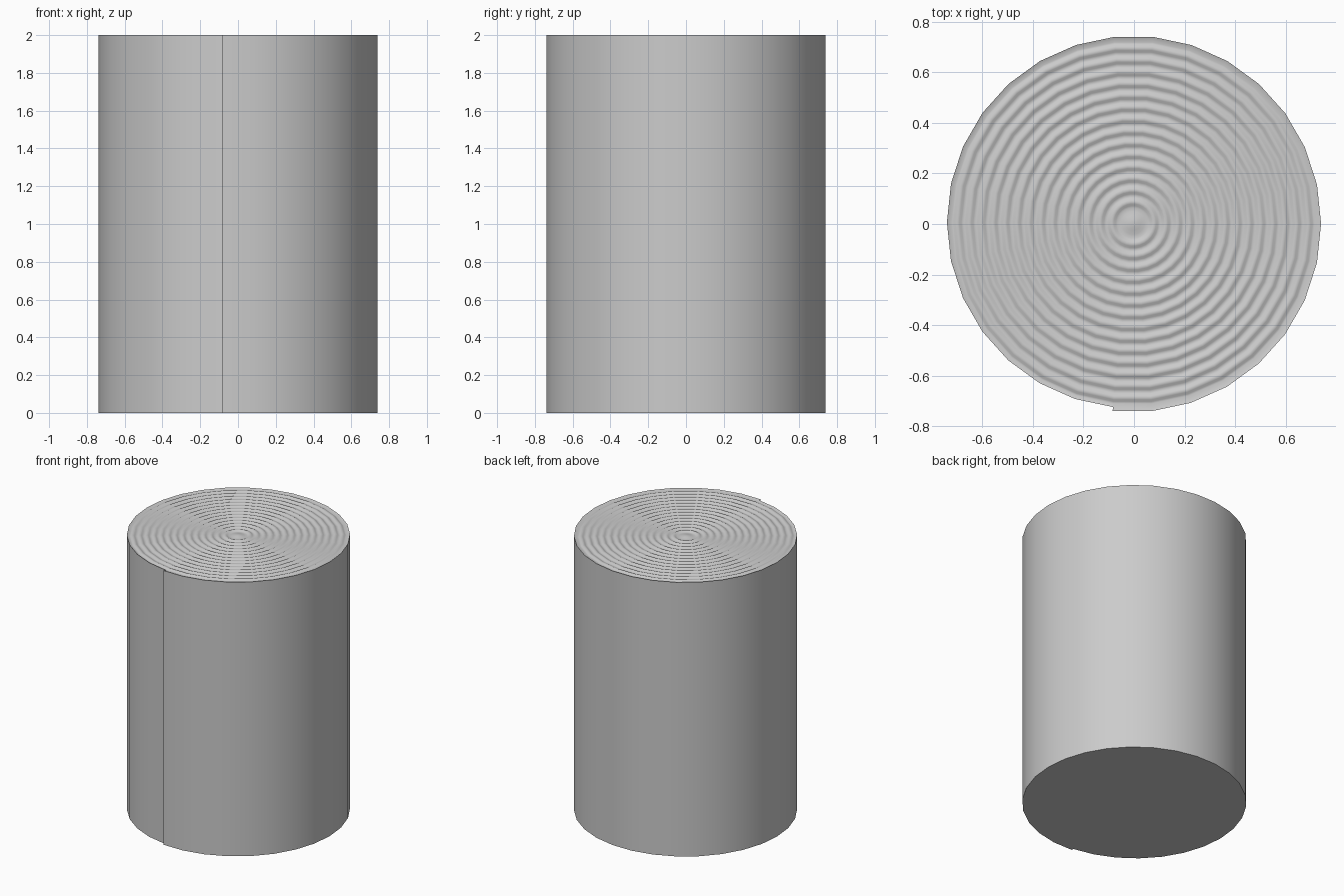
import bpy, bmesh, math

if "Cube" in bpy.data.objects:
    bpy.data.objects.remove(bpy.data.objects["Cube"])

SEG = 30                 # sides per turn
R0, STEP = 0.748, 0.016  # outer radius at the sheet's end, and sheet step
TOP = 2.0
CX, CY = -0.004, 0.004   # spiral centre
START = math.radians(263.8)
CORE, PITCH, TURNS = 0.06, 0.047, 14
DEPTH = 0.009


def angle(i):
    return START + math.tau * i / SEG


def point(bm, r, i, z):
    return bm.verts.new((CX + r * math.cos(angle(i)), CY + r * math.sin(angle(i)), z))


# Ring profile: rounded ridges separated by shallow grooves
profile = [(CORE * k / 4, TOP - DEPTH * (1 - math.cos(math.pi * k / 4)) / 2) for k in range(1, 5)]
for t in range(TURNS):
    for k in range(1, 7):
        profile.append((CORE + PITCH * (t + k / 6),
                        TOP - DEPTH * (1 + math.cos(math.tau * k / 6)) / 2))

bm = bmesh.new()

# Rippled top
rings = [[point(bm, r, i, z) for i in range(SEG)] for r, z in profile]
centre = bm.verts.new((CX, CY, TOP))
for i in range(SEG):
    j = (i + 1) % SEG
    bm.faces.new((centre, rings[0][i], rings[0][j]))
    for a, b in zip(rings, rings[1:]):
        bm.faces.new((a[i], b[i], b[j], a[j]))

# Outer sheet: radius shrinks over one turn, leaving a step at the seam
radius = [R0 - STEP * i / SEG for i in range(SEG + 1)]
rim = [point(bm, radius[i], i, TOP) for i in range(SEG + 1)]
foot = [point(bm, radius[i], i, 0) for i in range(SEG + 1)]
last = rings[-1]
for i in range(SEG):
    bm.faces.new((last[i], rim[i], rim[i + 1], last[(i + 1) % SEG]))
    bm.faces.new((rim[i], foot[i], foot[i + 1], rim[i + 1]))
bm.faces.new((last[0], rim[SEG], rim[0]))
bm.faces.new((rim[SEG], foot[SEG], foot[0], rim[0]))

# Flat base
bm.faces.new(foot[::-1])
bmesh.ops.recalc_face_normals(bm, faces=bm.faces[:])

mesh = bpy.data.meshes.new("rolled_sheet")
bm.to_mesh(mesh)
bm.free()
roll = bpy.data.objects.new("rolled_sheet", mesh)
bpy.context.collection.objects.link(roll)
bpy.context.view_layer.objects.active = roll
roll.select_set(True)
bpy.ops.object.shade_smooth_by_angle(angle=math.radians(50))
